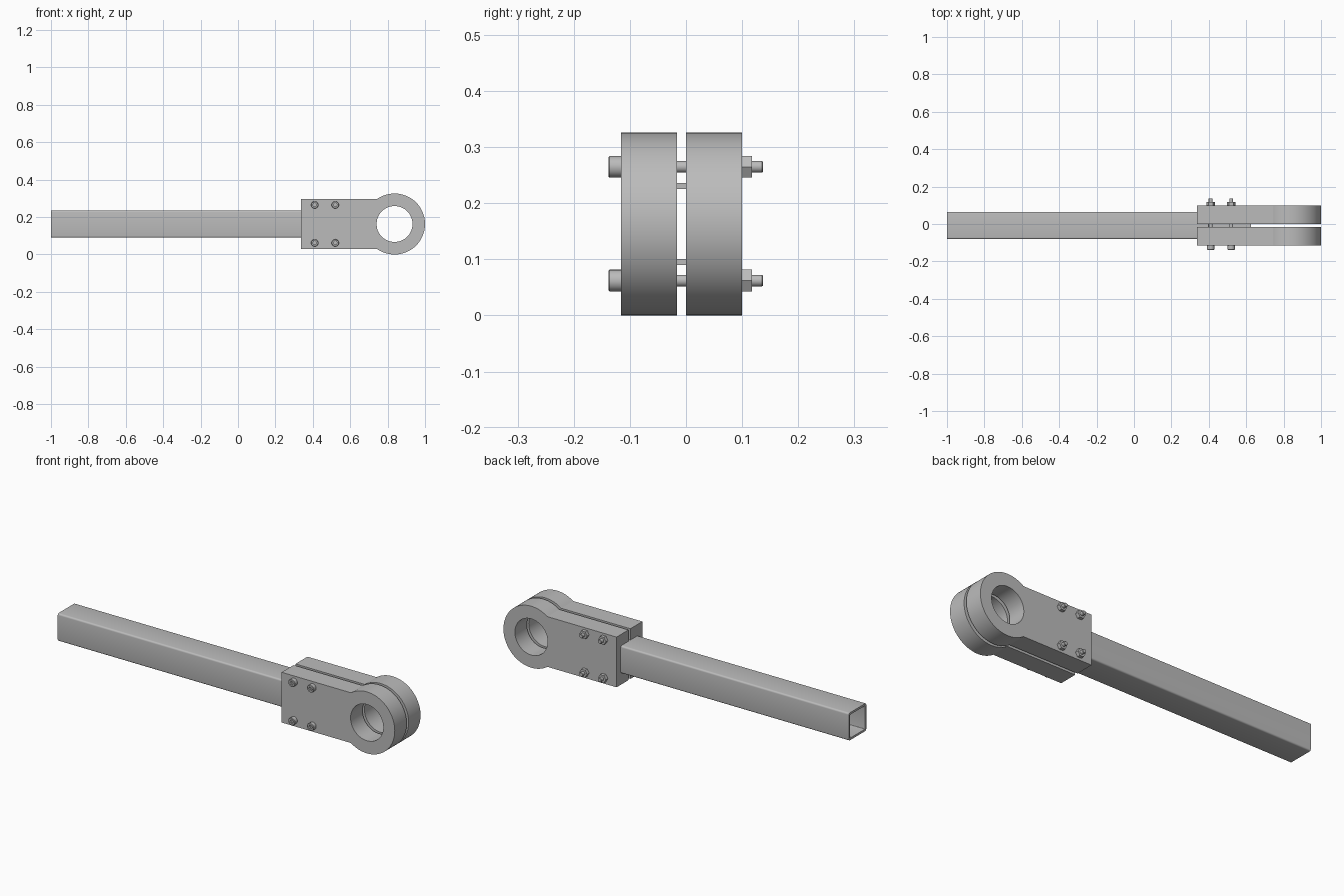
import bpy, bmesh
from math import sin, cos, pi, radians, asin
from mathutils import Vector

cube = bpy.data.objects.get("Cube")
if cube:
    bpy.data.objects.remove(cube, do_unlink=True)

grey = bpy.data.materials.new("steel grey")
grey.use_nodes = True
grey.diffuse_color = (0.5, 0.5, 0.5, 1)
grey.node_tree.nodes["Principled BSDF"].inputs["Base Color"].default_value = (0.5, 0.5, 0.5, 1)


def make_object(name, bm):
    bmesh.ops.recalc_face_normals(bm, faces=bm.faces)
    mesh = bpy.data.meshes.new(name)
    bm.to_mesh(mesh)
    bm.free()
    obj = bpy.data.objects.new(name, mesh)
    bpy.context.collection.objects.link(obj)
    mesh.materials.append(grey)
    return obj


def loft(name, rings, loop=False):
    """Skin equal-length rings of points; cap the ends unless looped."""
    bm = bmesh.new()
    rows = [[bm.verts.new(p) for p in ring] for ring in rings]
    pairs = list(zip(rows, rows[1:]))
    if loop:
        pairs.append((rows[-1], rows[0]))
    else:
        bm.faces.new(rows[0])
        bm.faces.new(rows[-1])
    n = len(rows[0])
    for a, b in pairs:
        for i in range(n):
            j = (i + 1) % n
            bm.faces.new((a[i], a[j], b[j], b[i]))
    return make_object(name, bm)


def smooth(obj):
    bpy.ops.object.select_all(action='DESELECT')
    obj.select_set(True)
    bpy.context.view_layer.objects.active = obj
    bpy.ops.object.shade_smooth_by_angle(angle=radians(30))


def cut(obj, cutter):
    bpy.context.view_layer.objects.active = obj
    mod = obj.modifiers.new("cut", 'BOOLEAN')
    mod.operation, mod.solver, mod.object = 'DIFFERENCE', 'EXACT', cutter
    bpy.ops.object.modifier_apply(modifier=mod.name)


def circle(x, y, z, r, n):
    return [Vector((x + r * cos(2 * pi * i / n), y, z + r * sin(2 * pi * i / n)))
            for i in range(n)]


def hexagon(x, y, z, flat, n=24):
    """Hexagon with corners towards x, sampled with n points."""
    pts = []
    for i in range(n):
        a = 2 * pi * i / n
        r = flat / cos(a % (pi / 3) - pi / 6)
        pts.append(Vector((x + r * cos(a), y, z + r * sin(a))))
    return pts


MID_Y, MID_Z = -0.008, 0.163


def square(x, half, r, steps=5):
    """Square section with rounded corners across x."""
    pts = []
    for k, (sy, sz) in enumerate(((1, 1), (-1, 1), (-1, -1), (1, -1))):
        for i in range(steps):
            a = (k + i / (steps - 1)) * pi / 2
            pts.append(Vector((x, MID_Y + sy * (half - r) + r * cos(a),
                               MID_Z + sz * (half - r) + r * sin(a))))
    return pts


# Hollow square tube
HALF, WALL, END = 0.073, 0.011, 0.625
tube = loft("square_tube", [square(-1, HALF, 0.009), square(END, HALF, 0.009),
                            square(END, HALF - WALL, 0.003),
                            square(-1, HALF - WALL, 0.003)], loop=True)
smooth(tube)

# Helpers that cut the eye hole and the tube pocket
EYE_X, EYE_R, HOLE_R, BODY = 0.837, 0.163, 0.096, 0.133
eye_cutter = loft("eye_cutter", [circle(EYE_X, y, MID_Z, HOLE_R, 72) for y in (-0.3, 0.3)])
pocket_cutter = loft("pocket_cutter", [square(x, HALF, 0.009) for x in (0.2, END)])

# Two clamp plates, each a rectangle running into a round eye
start = pi - asin(BODY / EYE_R)
profile = [(0.337, MID_Z + BODY), (0.337, MID_Z - BODY)]
for i in range(73):
    a = -start + 2 * start * i / 72
    profile.append((EYE_X + EYE_R * cos(a), MID_Z + EYE_R * sin(a)))
for name, y0, y1 in (("front_clamp_plate", -0.116, -0.016), ("back_clamp_plate", 0, 0.1)):
    plate = loft(name, [[Vector((x, y, z)) for x, z in profile] for y in (y0, y1)])
    cut(plate, eye_cutter)
    cut(plate, pocket_cutter)
    smooth(plate)
for cutter in (eye_cutter, pocket_cutter):
    bpy.data.objects.remove(cutter, do_unlink=True)

# Four socket-head bolts with hexagonal nuts
for x in (0.41, 0.52):
    for side, z in (("lower", 0.062), ("upper", 0.265)):
        end = "outer" if x < 0.5 else "inner"
        bolt = loft(f"{side}_{end}_bolt", [
            hexagon(x, -0.126, z, 0.009), hexagon(x, -0.138, z, 0.009),
            circle(x, -0.138, z, 0.0175, 24), circle(x, -0.136, z, 0.0195, 24),
            circle(x, -0.116, z, 0.0195, 24), circle(x, -0.116, z, 0.0105, 24),
            circle(x, 0.135, z, 0.0105, 24), circle(x, 0.137, z, 0.009, 24)])
        smooth(bolt)
        nut = loft(f"{side}_{end}_nut", [
            hexagon(x, 0.1, z, 0.0195), hexagon(x, 0.118, z, 0.0195),
            circle(x, 0.118, z, 0.0105, 24), circle(x, 0.1, z, 0.0105, 24)], loop=True)
        smooth(nut)
